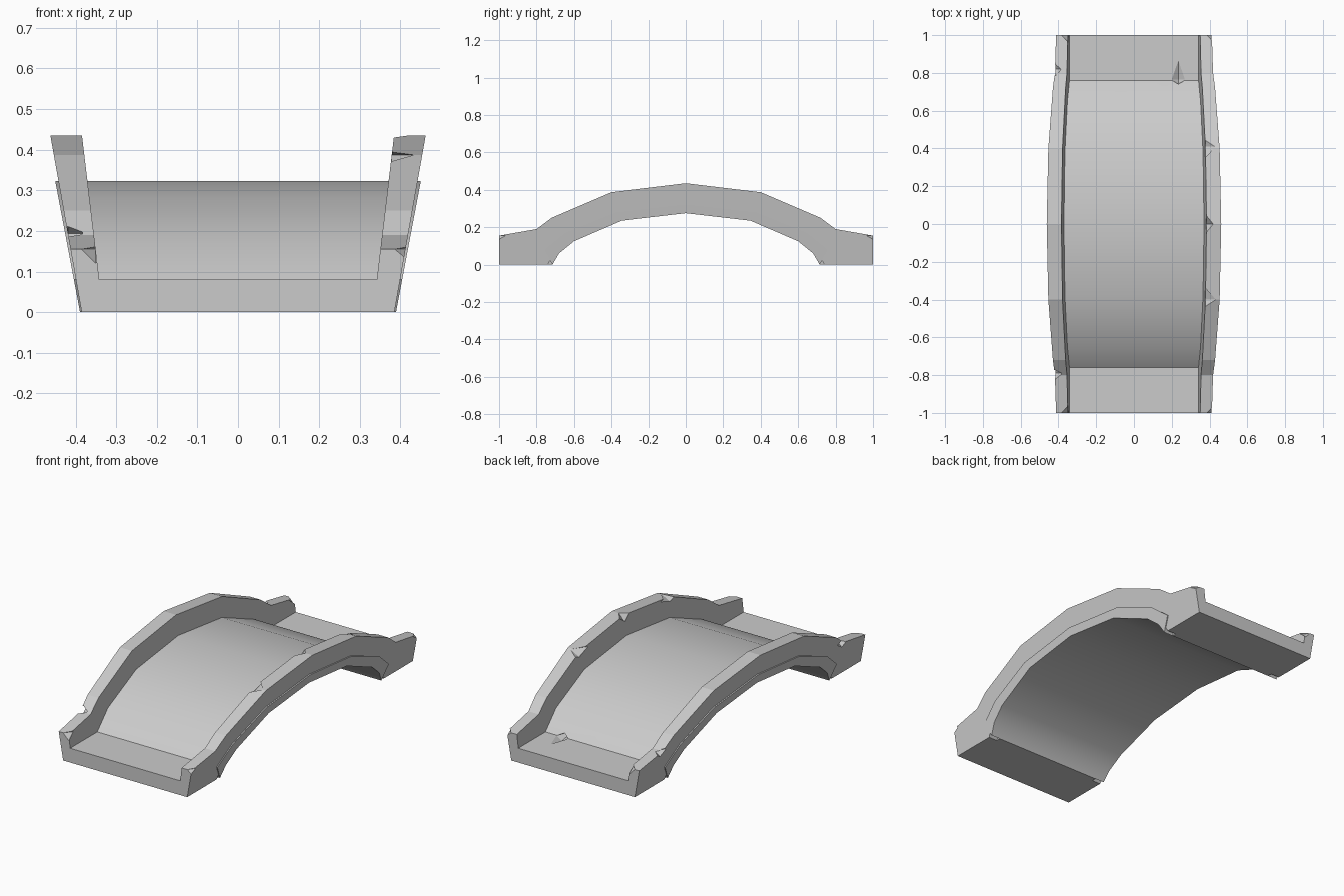
import bpy, bmesh, math

if "Cube" in bpy.data.objects:
    bpy.data.objects.remove(bpy.data.objects["Cube"])


def link_mesh(name, bm):
    bmesh.ops.recalc_face_normals(bm, faces=bm.faces[:])
    mesh = bpy.data.meshes.new(name)
    bm.to_mesh(mesh)
    bm.free()
    obj = bpy.data.objects.new(name, mesh)
    bpy.context.collection.objects.link(obj)
    return obj


def prism(name, profile, xa, xb):
    """Side profile of (y, z) points spanned between two leaning planes x = a + b*z."""
    bm = bmesh.new()
    rows = [[bm.verts.new((a + b * z, y, z)) for y, z in profile] for a, b in (xa, xb)]
    for row in rows:
        bm.faces.new(row)
    n = len(profile)
    for i in range(n):
        j = (i + 1) % n
        bm.faces.new((rows[0][i], rows[0][j], rows[1][j], rows[1][i]))
    return link_mesh(name, bm)


def mirror(half):
    """Half profile starting at y = 0, mirrored into a full left-to-right line."""
    return [(-y, z) for y, z in reversed(half[1:])] + half


def chip(target, centre, radii):
    """Cut an octahedral chip out of an object."""
    bm = bmesh.new()
    pts = []
    for axis in range(3):
        for s in (-1, 1):
            p = list(centre)
            p[axis] += s * radii[axis]
            pts.append(bm.verts.new(p))
    for x in (0, 1):
        for y in (2, 3):
            for z in (4, 5):
                bm.faces.new((pts[x], pts[y], pts[z]))
    cutter = link_mesh("chip_cutter", bm)
    cutter.hide_render = True
    mod = target.modifiers.new("chip", 'BOOLEAN')
    mod.operation = 'DIFFERENCE'
    mod.solver = 'EXACT'
    mod.object = cutter
    bpy.context.view_layer.update()
    dg = bpy.context.evaluated_depsgraph_get()
    mesh = bpy.data.meshes.new_from_object(target.evaluated_get(dg))
    target.modifiers.clear()
    target.data = mesh
    bpy.data.objects.remove(cutter)


# Side profiles, from the crown outwards
rail_top = [(0, .435), (.4, .387), (.72, .25), (.8, .19), (1, .155)]
rail_under = [(0, .295), (.355, .255), (.61, .15), (.7, .07), (.74, 0), (1, 0)]
deck_top = [(0, .323), (.38, .28), (.65, .17), (.76, .08)]
deck_under = [(0, .275), (.345, .235), (.6, .125), (.68, .06), (.715, 0)]
INNER, OUTER = (.332, .12), (.385, .177)


def neg(p):
    return (-p[0], -p[1])


# Arched deck slab, its edges standing slightly proud of the walls
edge = (.389, .189)
deck = prism("deck_arch", mirror(deck_top) + mirror(deck_under)[::-1], neg(edge), edge)

# Flat landings at both ends
landings = {}
for s, label in ((-1, "front"), (1, "back")):
    pts = [(s * y, z) for y, z in ((1, 0), (1, .08), (.76, .08), (.715, 0))]
    landings[s] = prism(label + "_landing", pts, neg(INNER), INNER)

# Leaning side walls
wall_profile = mirror(rail_top) + mirror(rail_under)[::-1]
right = prism("right_wall", wall_profile, INNER, OUTER)
left = prism("left_wall", wall_profile, neg(OUTER), neg(INNER))

# Chips along the inner edge of the right wall and at its ends
for y, z, r in ((-.4, .387, (.055, .08, .028)), (0, .435, (.035, .05, .04)),
                (.41, .385, (.055, .08, .028))):
    chip(right, (INNER[0] + INNER[1] * z, y, z), r)
for y in (-1, 1):
    chip(right, (.412, y, .155), (.026, .035, .022))
    chip(left, (-.351, y, .155), (.034, .04, .035))

# Chips in the outer edge of the left wall
for y in (-.79, .82):
    chip(left, (-.419, y, .193), (.042, .045, .03))

# Crack where the deck meets the back landing
for part in (deck, landings[1]):
    chip(part, (.235, .765, .08), (.035, .1, .02))

# Soft shading on the arch only
bpy.ops.object.select_all(action='DESELECT')
deck.select_set(True)
bpy.context.view_layer.objects.active = deck
bpy.ops.object.shade_smooth_by_angle(angle=math.radians(25))
